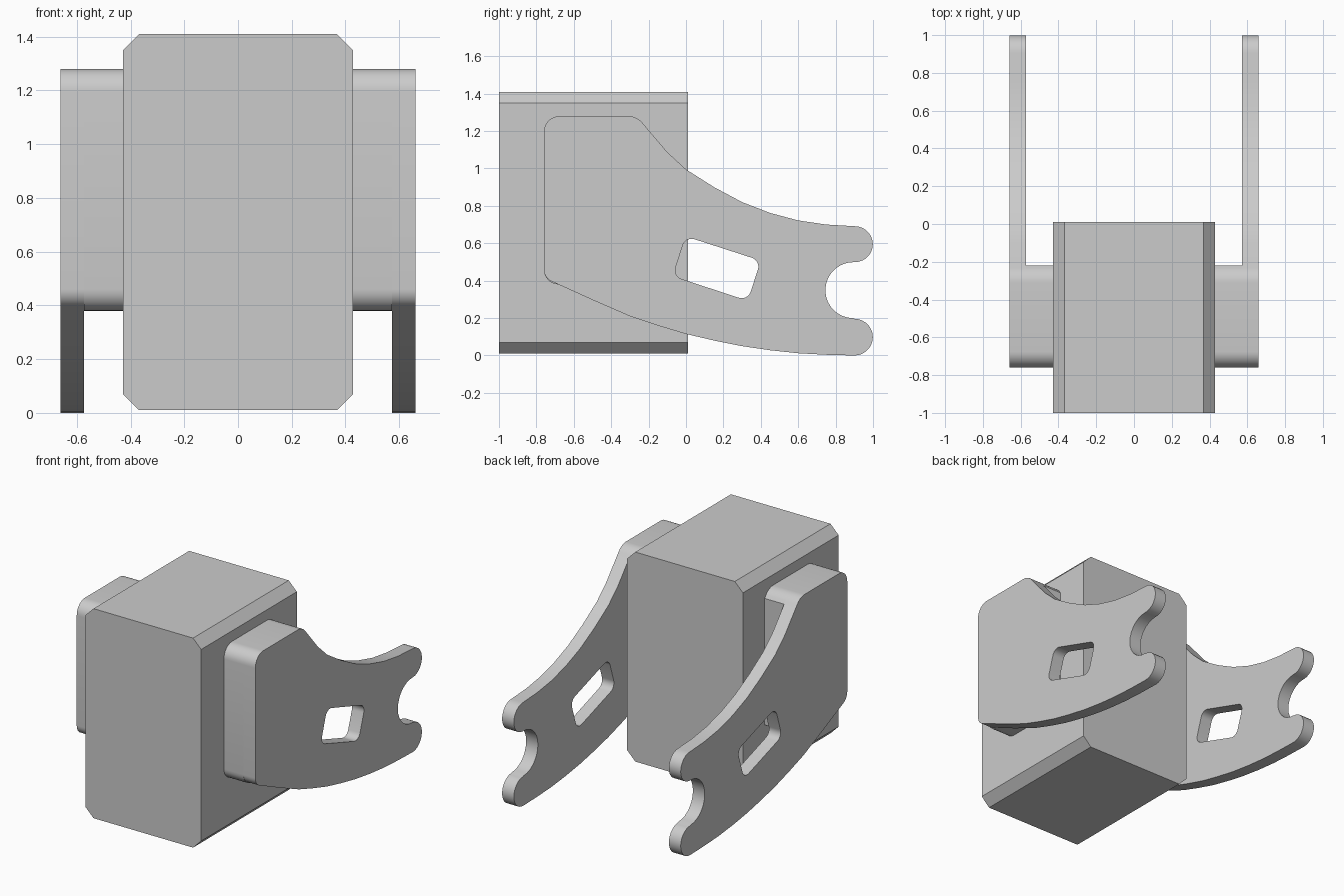
import bpy, bmesh, math
from mathutils import Vector

cube = bpy.data.objects.get("Cube")
if cube:
    bpy.data.objects.remove(cube, do_unlink=True)

grey = bpy.data.materials.new("plain_grey")
grey.use_nodes = True
grey.diffuse_color = (0.6, 0.6, 0.6, 1)
grey.node_tree.nodes["Principled BSDF"].inputs["Base Color"].default_value = (0.6, 0.6, 0.6, 1)


def fillet(prev, corner, nxt, r, steps=8):
    """Points of a round of radius r replacing a corner."""
    p = Vector(corner)
    u, v = (Vector(prev) - p).normalized(), (Vector(nxt) - p).normalized()
    half = u.angle(v) / 2
    centre = p + (u + v).normalized() * r / math.sin(half)
    a = p + u * r / math.tan(half) - centre
    b = p + v * r / math.tan(half) - centre
    return [tuple(centre + a.slerp(b, i / steps) * r / a.slerp(b, i / steps).length)
            for i in range(steps + 1)]


def arc(cy, cz, r, start, end, steps=14):
    angles = [math.radians(start + (end - start) * i / steps) for i in range(steps + 1)]
    return [(cy + r * math.cos(t), cz + r * math.sin(t)) for t in angles]


def rounded(corners, r):
    n = len(corners)
    return [q for i in range(n) for q in fillet(corners[i - 1], corners[i], corners[(i + 1) % n], r)]


def slab(name, loops, place, depth):
    """Fill the outline loops (extra loops are holes) and extrude along depth."""
    bm = bmesh.new()
    edges = []
    for loop in loops:
        vs = [bm.verts.new(place(*p)) for p in loop]
        edges += [bm.edges.new((vs[i - 1], vs[i])) for i in range(len(vs))]
    bmesh.ops.triangle_fill(bm, edges=edges, use_beauty=True)
    faces = bmesh.ops.extrude_face_region(bm, geom=bm.faces[:], use_keep_orig=True)
    bmesh.ops.translate(bm, vec=depth, verts=[g for g in faces["geom"] if isinstance(g, bmesh.types.BMVert)])
    bmesh.ops.dissolve_limit(bm, angle_limit=0.002, verts=bm.verts[:], edges=bm.edges[:])
    bmesh.ops.recalc_face_normals(bm, faces=bm.faces[:])
    mesh = bpy.data.meshes.new(name)
    bm.to_mesh(mesh)
    bm.free()
    mesh.materials.append(grey)
    ob = bpy.data.objects.new(name, mesh)
    bpy.context.collection.objects.link(ob)
    bpy.ops.object.select_all(action="DESELECT")
    ob.select_set(True)
    bpy.context.view_layer.objects.active = ob
    bpy.ops.object.shade_smooth_by_angle(angle=math.radians(35))


# Main box: chamfered cross-section running front to back
w, c, low, high = 0.428, 0.06, 0.01, 1.41
half = [(w - c, low), (w, low + c), (w, high - c), (w - c, high)]
section = half + [(-x, z) for x, z in reversed(half)]
slab("main_box", [section], lambda x, z: (x, -1, z), (0, 1.01, 0))

# Shared rounded upper and lower corners of plate and spacer
back_top = fillet((-0.76, 0.5), (-0.76, 1.28), (-0.3, 1.28), 0.085)
shoulder = fillet((-0.6, 1.28), (-0.264, 1.28), (-0.1, 1.087), 0.1)
back_low = fillet((-0.3, 0.21), (-0.76, 0.415), (-0.76, 1), 0.07)

# Side plate outline: sweeping upper edge, forked tip, curved lower edge
plate = back_top + shoulder
plate += [(-0.1, 1.087), (0, 0.995), (0.15, 0.9), (0.3, 0.82), (0.45, 0.762), (0.6, 0.722), (0.75, 0.7)]
plate += arc(0.903, 0.595, 0.096, 90, -90)
plate += arc(0.895, 0.349, 0.15, 90, 270)
plate += arc(0.901, 0.098, 0.098, 90, -90)
plate += [(0.75, 0.004), (0.6, 0.012), (0.45, 0.028), (0.3, 0.05), (0.15, 0.08), (0, 0.115),
          (-0.15, 0.16), (-0.3, 0.21), (-0.5, 0.297)]
plate += back_low
slot = rounded([(-0.002, 0.637), (0.4, 0.507), (0.33, 0.293), (-0.07, 0.424)], 0.05)

# Spacer between box and plate
spacer = back_top + [p for p in shoulder if p[0] < -0.225]
spacer += [(-0.22, 1.225), (-0.22, 0.38)]
spacer += fillet((-0.22, 0.38), (-0.76, 0.38), (-0.76, 1), 0.08)

for side, s in (("left", 1), ("right", -1)):
    slab(side + "_side_plate", [plate, slot], lambda y, z: (s * 0.573, y, z), (s * 0.087, 0, 0))
    slab(side + "_spacer", [spacer], lambda y, z: (s * 0.42, y, z), (s * 0.153, 0, 0))
